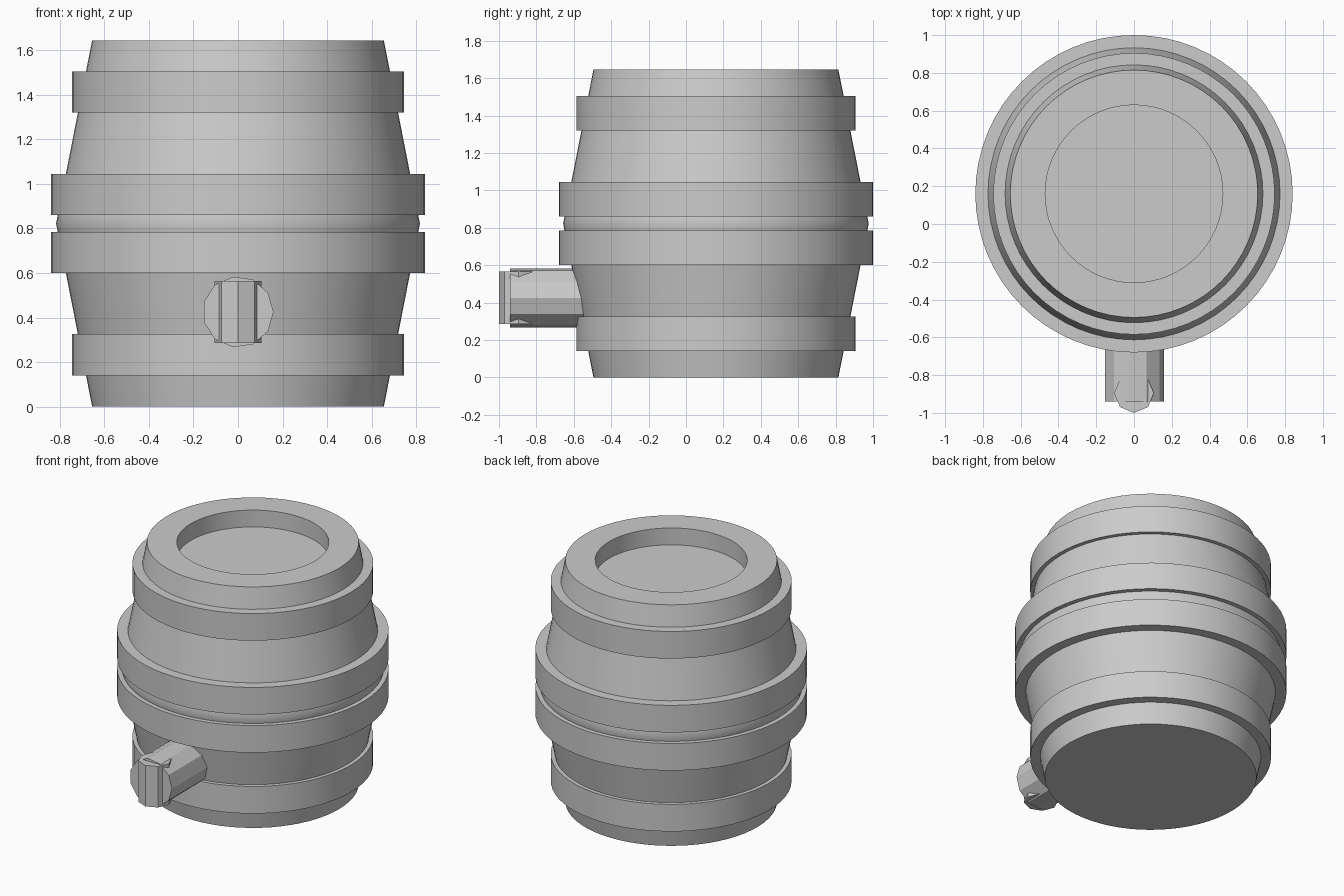
import bpy, bmesh, math
from mathutils import Matrix

cube = bpy.data.objects.get("Cube")
if cube:
    bpy.data.objects.remove(cube, do_unlink=True)

grey = bpy.data.materials.new("plain_grey")
grey.use_nodes = True
COLOUR = (0.6, 0.6, 0.6, 1)
grey.diffuse_color = COLOUR
grey.node_tree.nodes["Principled BSDF"].inputs["Base Color"].default_value = COLOUR

AXIS_Y = 0.16      # barrel axis
HEIGHT = 1.645
MID = HEIGHT / 2
SIDES = 64


def finish(bm, name, location, smooth):
    bmesh.ops.recalc_face_normals(bm, faces=bm.faces)
    mesh = bpy.data.meshes.new(name)
    bm.to_mesh(mesh)
    bm.free()
    mesh.materials.append(grey)
    ob = bpy.data.objects.new(name, mesh)
    ob.location = location
    bpy.context.collection.objects.link(ob)
    if smooth:
        bpy.ops.object.select_all(action="DESELECT")
        ob.select_set(True)
        bpy.context.view_layer.objects.active = ob
        bpy.ops.object.shade_smooth_by_angle(angle=math.radians(30))
    return ob


def lathe(name, profile, closed=False):
    """Spin (radius, z) points round the barrel axis; open ends are capped."""
    bm = bmesh.new()
    rings = []
    for r, z in profile:
        rings.append([bm.verts.new((r * math.cos(a), r * math.sin(a), z))
                      for a in (math.tau * i / SIDES for i in range(SIDES))])
    pairs = list(zip(rings, rings[1:]))
    if closed:
        pairs.append((rings[-1], rings[0]))
    else:
        bm.faces.new(rings[0])
        bm.faces.new(rings[-1])
    for low, high in pairs:
        for i in range(SIDES):
            j = (i + 1) % SIDES
            bm.faces.new((low[i], low[j], high[j], high[i]))
    return finish(bm, name, (0, AXIS_Y, 0), True)


def prism(name, sides, radius, length, centre, turn=Matrix()):
    bm = bmesh.new()
    bmesh.ops.create_cone(bm, cap_ends=True, segments=sides, radius1=radius,
                          radius2=radius, depth=length)
    # put one corner on +x
    corner = max(bm.verts, key=lambda v: v.co.x).co
    spin = Matrix.Rotation(-math.atan2(corner.y, corner.x), 4, "Z")
    bmesh.ops.transform(bm, matrix=turn @ spin, verts=bm.verts)
    return finish(bm, name, centre, False)


def stave_radius(z):
    return 0.817 - 0.162 * abs(z - MID) / MID


# Barrel body with a recessed lid
levels = [0, 0.14, 0.33, 0.6, 0.785]
levels += [MID] + [HEIGHT - z for z in reversed(levels)]
body = [(stave_radius(z), z) for z in levels]
lathe("barrel_body", body + [(0.47, HEIGHT), (0.47, HEIGHT - 0.115)])

# Hoops, mirrored about the middle
for label, low, high, radius in (("outer", 0.14, 0.325, 0.745),
                                 ("middle", 0.6, 0.785, 0.84)):
    for side, a, b in (("lower", low, high),
                       ("upper", HEIGHT - high, HEIGHT - low)):
        lathe(f"{side}_{label}_hoop",
              [(0.64, a), (radius, a), (radius, b), (0.64, b)], closed=True)

# Tap: a horizontal spout with an upright knob on its end
prism("tap_spout", 11, 0.16, 0.44, (0, -0.72, 0.425),
      Matrix.Rotation(math.radians(90), 4, "X"))
prism("tap_knob", 8, 0.105, 0.28, (0, -0.895, 0.425))
